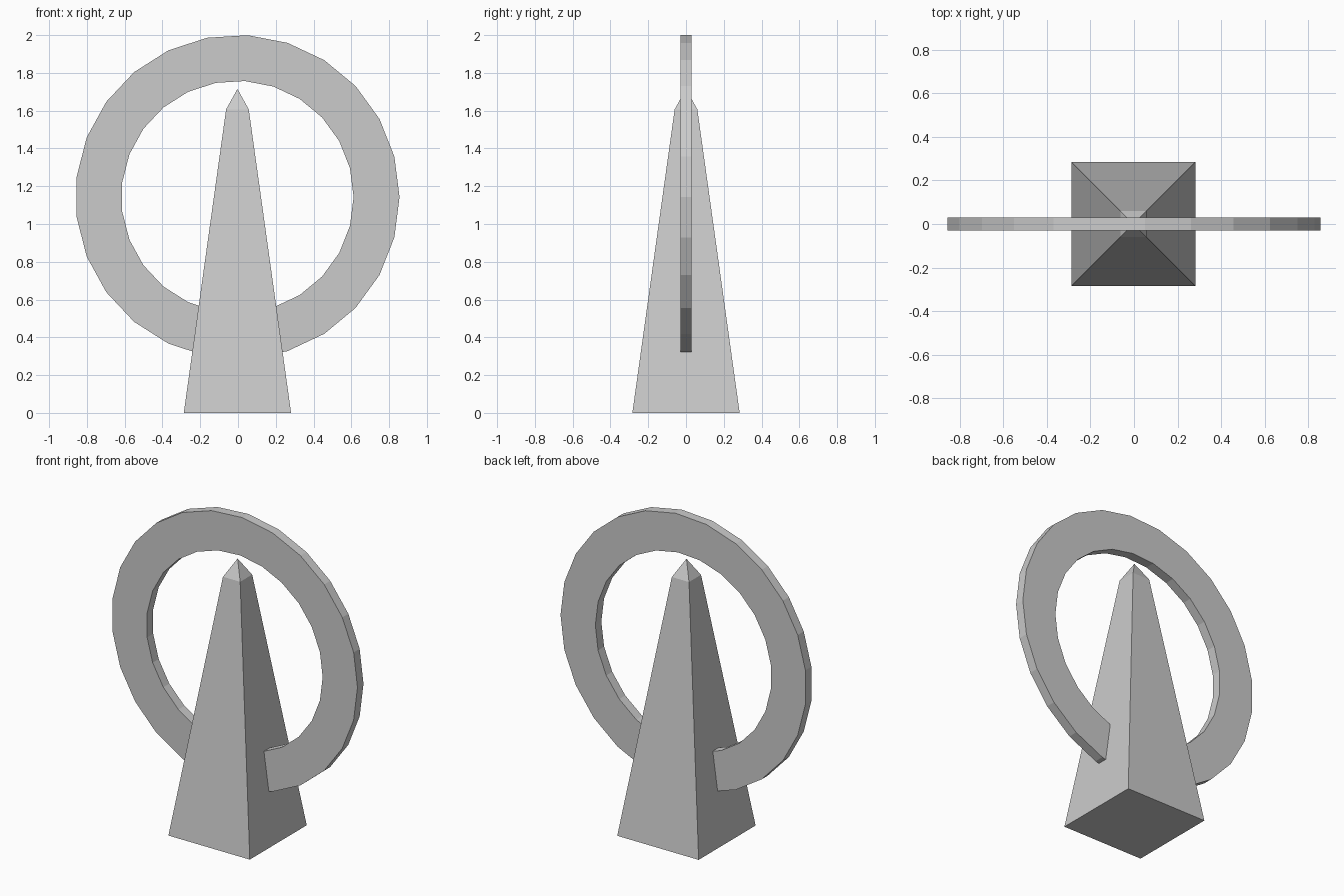
import bpy, bmesh, math

if "Cube" in bpy.data.objects:
    bpy.data.objects.remove(bpy.data.objects["Cube"])

CX = -0.003  # the 25-sided ring is slightly asymmetric, so its hub sits just off x = 0


def make_object(name, bm):
    bmesh.ops.recalc_face_normals(bm, faces=bm.faces[:])
    mesh = bpy.data.meshes.new(name)
    bm.to_mesh(mesh)
    bm.free()
    obj = bpy.data.objects.new(name, mesh)
    bpy.context.collection.objects.link(obj)
    return obj


# Tapered square obelisk with a pointed cap
bm = bmesh.new()
rings = []
for half, z in ((0.284, 0.0), (0.06, 1.607)):
    rings.append([bm.verts.new((CX + sx * half, sy * half, z))
                  for sx, sy in ((-1, -1), (1, -1), (1, 1), (-1, 1))])
base, shoulder = rings
apex = bm.verts.new((CX, 0, 1.715))
bm.faces.new(base)
for i in range(4):
    j = (i + 1) % 4
    bm.faces.new((base[i], base[j], shoulder[j], shoulder[i]))
    bm.faces.new((shoulder[i], shoulder[j], apex))
make_object("obelisk", bm)

# Flat upright ring passing through the obelisk
SIDES, OUTER, INNER, HALF_DEPTH, HUB_Z = 25, 0.858, 0.615, 0.03, 1.143
bm = bmesh.new()
sections = []
for i in range(SIDES):
    a = math.tau * i / SIDES
    sections.append([bm.verts.new((CX + r * math.cos(a), y, HUB_Z + r * math.sin(a)))
                     for r, y in ((OUTER, -HALF_DEPTH), (OUTER, HALF_DEPTH),
                                  (INNER, HALF_DEPTH), (INNER, -HALF_DEPTH))])
for i in range(SIDES):
    s, t = sections[i], sections[(i + 1) % SIDES]
    for k in range(4):
        m = (k + 1) % 4
        bm.faces.new((s[k], s[m], t[m], t[k]))
make_object("ring", bm)
